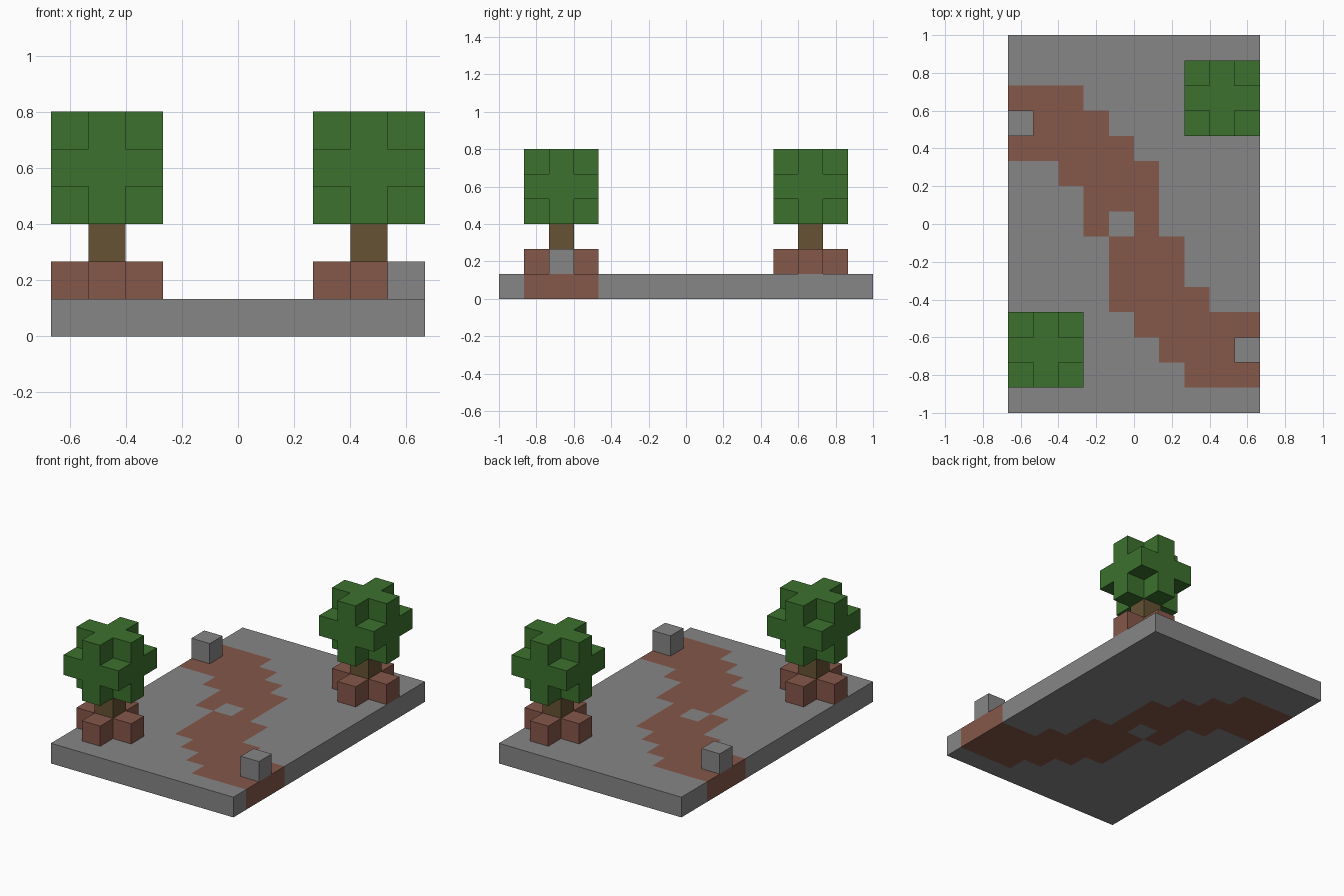
import bpy
import bmesh
from mathutils import Vector

U = 2 / 15                 # edge of one block
COLS, ROWS = 10, 15        # slab size in blocks

if "Cube" in bpy.data.objects:
    bpy.data.objects.remove(bpy.data.objects["Cube"], do_unlink=True)


def material(name, rgb):
    mat = bpy.data.materials.new(name)
    mat.use_nodes = True
    mat.diffuse_color = (*rgb, 1)
    mat.node_tree.nodes["Principled BSDF"].inputs["Base Color"].default_value = (*rgb, 1)
    return mat


stone = material("grey_stone", (0.24, 0.24, 0.24))
clay = material("red_brown_clay", (0.235, 0.095, 0.067))
leaf = material("leaf_green", (0.045, 0.165, 0.027))
bark = material("bark_brown", (0.133, 0.084, 0.034))


def blocks(name, cells, mats, paint=lambda cell: 0):
    """Skin a set of grid cells with their outer faces only."""
    cells = set(cells)
    bm = bmesh.new()
    for cell in sorted(cells):
        for axis in range(3):
            for side in (-1, 1):
                near = list(cell)
                near[axis] += side
                if tuple(near) in cells:
                    continue
                n, a, b = Vector(), Vector(), Vector()
                n[axis] = side / 2
                a[(axis + 1) % 3] = 0.5
                b[(axis + 2) % 3] = side / 2
                mid = Vector(cell) + n + Vector((0.5 - COLS / 2, 0.5 - ROWS / 2, 0.5))
                quad = [mid - a - b, mid + a - b, mid + a + b, mid - a + b]
                face = bm.faces.new([bm.verts.new(p * U) for p in quad])
                face.material_index = paint(cell)
    bmesh.ops.remove_doubles(bm, verts=bm.verts, dist=U / 100)
    mesh = bpy.data.meshes.new(name)
    bm.to_mesh(mesh)
    bm.free()
    for mat in mats:
        mesh.materials.append(mat)
    obj = bpy.data.objects.new(name, mesh)
    bpy.context.collection.objects.link(obj)
    return obj


# Ground slab with a winding path: first and last path column for each row
path = [(7, 9), (6, 9), (5, 9), (4, 7), (4, 6), (4, 6),
        (3, 5), (3, 5), (2, 5), (0, 4), (0, 3), (0, 2)]
path_gap = (4, 7)


def ground_colour(cell):
    x, y, _ = cell
    if not 1 <= y <= len(path) or (x, y) == path_gap:
        return 0
    first, last = path[y - 1]
    return int(first <= x <= last)


blocks("ground_slab", [(x, y, 0) for x in range(COLS) for y in range(ROWS)],
       [stone, clay], ground_colour)

# Loose stones at both ends of the path
blocks("front_left_stone", [(9, 2, 1)], [stone])
blocks("back_right_stone", [(0, 11, 1)], [stone])


# Trees: four clay blocks round a trunk, and a ball of leaves without corners
def tree(name, x, y):
    for side, dx, dy in (("left", 1, 0), ("right", -1, 0), ("back", 0, 1), ("front", 0, -1)):
        blocks(f"{name}_{side}_planter_block", [(x + dx, y + dy, 1)], [clay])
    blocks(f"{name}_trunk", [(x, y, 1), (x, y, 2)], [bark])
    r = (-1, 0, 1)
    blocks(f"{name}_leaves",
           [(x + i, y + j, 4 + k) for i in r for j in r for k in r
            if abs(i) + abs(j) + abs(k) < 3], [leaf])


tree("front_tree", 1, 2)
tree("back_tree", 8, 12)
